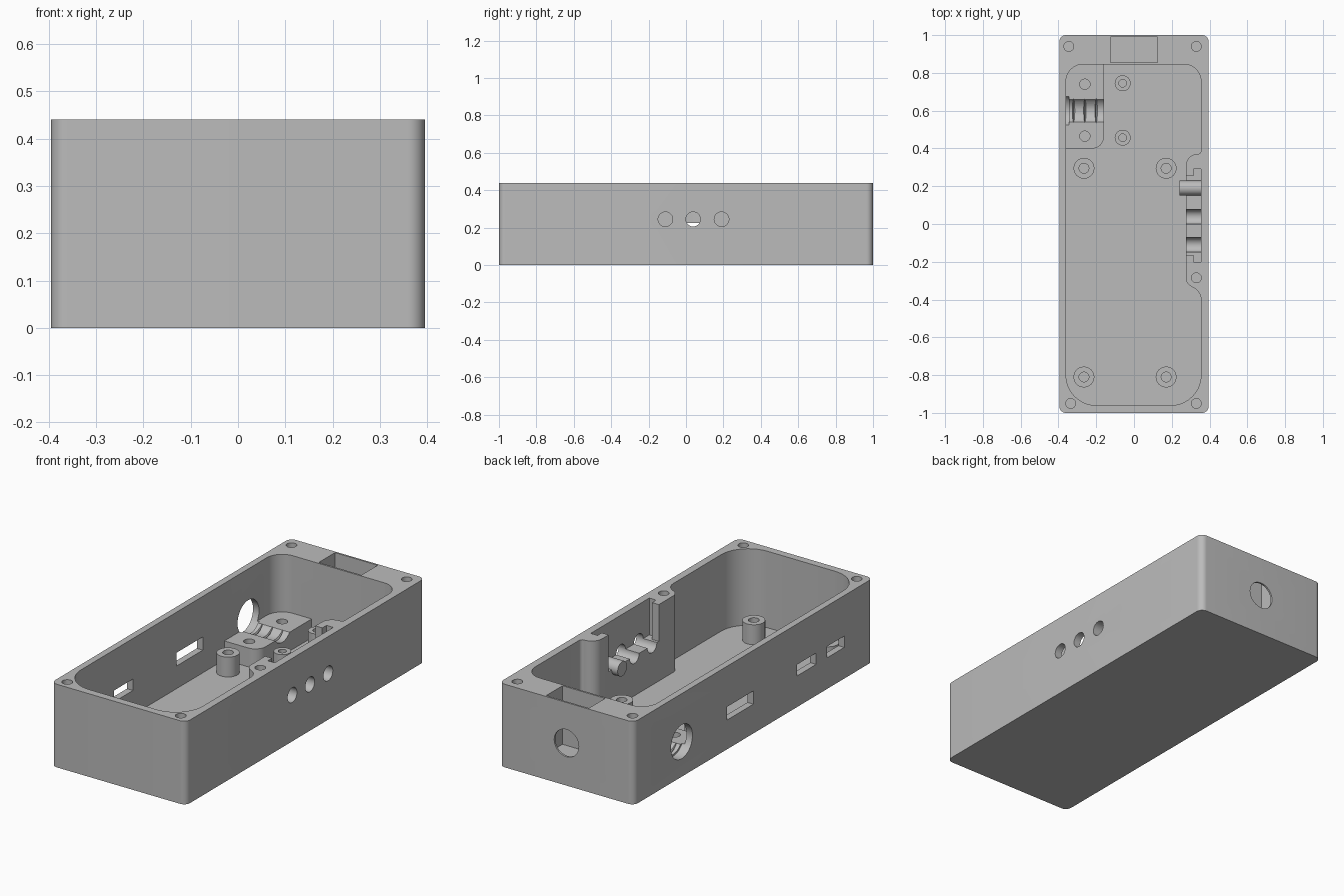
import bpy
import bmesh
import math
from mathutils import Vector, Matrix

if "Cube" in bpy.data.objects:
    bpy.data.objects.remove(bpy.data.objects["Cube"], do_unlink=True)

H = 0.44        # case height
FLOOR = 0.035   # inner floor level
POST = 0.14     # top of the mounting posts


def add_mesh(name, bm):
    bmesh.ops.recalc_face_normals(bm, faces=bm.faces)
    mesh = bpy.data.meshes.new(name)
    bm.to_mesh(mesh)
    bm.free()
    obj = bpy.data.objects.new(name, mesh)
    bpy.context.collection.objects.link(obj)
    return obj


def prism(name, corners, z0, z1, steps=10):
    """Extrude a polygon whose corners (x, y, radius) are rounded."""
    pts = []
    for i, (x, y, r) in enumerate(corners):
        p = Vector((x, y))
        if r == 0:
            pts.append(p)
            continue
        a = (Vector(corners[i - 1][:2]) - p).normalized()
        b = (Vector(corners[(i + 1) % len(corners)][:2]) - p).normalized()
        half = a.angle(b) / 2
        start, end = p + a * r / math.tan(half), p + b * r / math.tan(half)
        centre = p + (a + b).normalized() * r / math.sin(half)
        u, v = start - centre, end - centre
        sweep = u.angle(v)
        for k in range(steps + 1):
            t = k / steps
            pts.append(centre + (u * math.sin((1 - t) * sweep)
                                 + v * math.sin(t * sweep)) / math.sin(sweep))
    bm = bmesh.new()
    face = bm.faces.new([bm.verts.new((p.x, p.y, z0)) for p in pts])
    new = bmesh.ops.extrude_face_region(bm, geom=[face])["geom"]
    bmesh.ops.translate(bm, vec=(0, 0, z1 - z0),
                        verts=[g for g in new if isinstance(g, bmesh.types.BMVert)])
    return add_mesh(name, bm)


def box(name, x0, x1, y0, y1, z0, z1):
    return prism(name, [(x0, y0, 0), (x1, y0, 0), (x1, y1, 0), (x0, y1, 0)], z0, z1)


def cylinder(name, centre, r, length, axis="Z", r_end=None):
    turn = {"X": Matrix.Rotation(math.pi / 2, 4, "Y"),
            "Y": Matrix.Rotation(math.pi / 2, 4, "X"), "Z": Matrix()}[axis]
    bm = bmesh.new()
    bmesh.ops.create_cone(bm, cap_ends=True, segments=40, radius1=r,
                          radius2=r if r_end is None else r_end, depth=length,
                          matrix=Matrix.Translation(centre) @ turn)
    return add_mesh(name, bm)


def combine(target, tool, operation="DIFFERENCE"):
    mod = target.modifiers.new("combine", "BOOLEAN")
    mod.operation, mod.object, mod.solver = operation, tool, "EXACT"
    bpy.ops.object.select_all(action="DESELECT")
    bpy.context.view_layer.objects.active = target
    target.select_set(True)
    bpy.ops.object.modifier_apply(modifier=mod.name)
    bpy.data.objects.remove(tool, do_unlink=True)


# Outer shell
case = prism("enclosure_case", [(-0.395, -1, 0.035), (0.395, -1, 0.035),
                                (0.395, 1, 0.035), (-0.395, 1, 0.035)], 0, H)

# Main cavity, stepping in around the light holder on the +x wall
combine(case, prism("cavity", [
    (-0.36, -0.96, 0.16), (0.355, -0.96, 0.16), (0.355, -0.36, 0.07),
    (0.275, -0.315, 0.05), (0.275, 0.37, 0.06), (0.355, 0.37, 0.018),
    (0.355, 0.845, 0.09), (-0.36, 0.845, 0.09)], FLOOR, H + 0.1))

# Cable clamp block in the back corner
block = prism("clamp_block", [(-0.375, 0.40, 0), (-0.16, 0.40, 0.06),
                              (-0.16, 0.86, 0), (-0.375, 0.86, 0)], 0.02, 0.135)
combine(case, block, "UNION")

# Mounting posts: x, y, outer radius, hole radius
posts = [(x, y, 0.055, 0.026) for x in (-0.265, 0.17) for y in (0.295, -0.81)]
posts += [(-0.06, y, 0.042, 0.02) for y in (0.745, 0.457)]
for x, y, r, hole in posts:
    combine(case, cylinder("post", (x, y, (POST + 0.02) / 2), r, POST - 0.02), "UNION")
    combine(case, cylinder("post_hole", (x, y, POST), hole, 0.16))
for y in (0.74, 0.465):
    combine(case, cylinder("clamp_hole", (-0.26, y, 0.135), 0.027, 0.16))

# Cable channel, its gripping grooves and the cable hole in the wall
combine(case, cylinder("channel", (-0.25, 0.6, 0.18), 0.075, 0.2, "X"))
for x in (-0.32, -0.26, -0.20):
    for side, ends in ((-1, (0.03, 0.07)), (1, (0.07, 0.03))):
        combine(case, cylinder("groove", (x + side * 0.01, 0.6, 0.162), ends[0],
                               0.02, "X", ends[1]))
combine(case, cylinder("cable_hole", (-0.38, 0.6, 0.185), 0.09, 0.07, "X"))

# Connector windows in the -x wall
for y0, y1, z0 in ((0.0, 0.22, 0.155), (-0.525, -0.365, 0.165), (-0.76, -0.615, 0.165)):
    combine(case, box("window", -0.45, -0.33, y0, y1, z0, 0.225))

# Light holder: open shelf, board slot and three round openings
combine(case, box("shelf", 0.25, 0.355, -0.165, 0.255, 0.245, H + 0.1))
combine(case, box("board_slot", 0.315, 0.355, -0.2, 0.29, 0.245, H + 0.1))
for y in (-0.11, 0.038, 0.19):
    combine(case, cylinder("light_hole", (0.34, y, 0.245), 0.039, 0.2, "X"))

# Back pocket with its round opening
combine(case, box("back_pocket", -0.125, 0.125, 0.855, 0.99, 0.13, H + 0.1))
combine(case, cylinder("back_hole", (0, 1, 0.225), 0.072, 0.08, "Y"))

# Lid screw holes in the rim
for x, y in ((-0.345, 0.94), (0.33, 0.94), (-0.335, -0.95), (0.33, -0.95), (0.33, -0.285)):
    combine(case, cylinder("screw_hole", (x, y, H), 0.026, 0.3))

# Finish
grey = bpy.data.materials.new("plain_grey")
grey.use_nodes = True
colour = (0.5, 0.5, 0.5, 1)
grey.diffuse_color = colour
grey.node_tree.nodes["Principled BSDF"].inputs["Base Color"].default_value = colour
case.data.materials.clear()
case.data.materials.append(grey)
for poly in case.data.polygons:
    poly.material_index = 0
bpy.ops.object.shade_smooth_by_angle(angle=math.radians(30))
